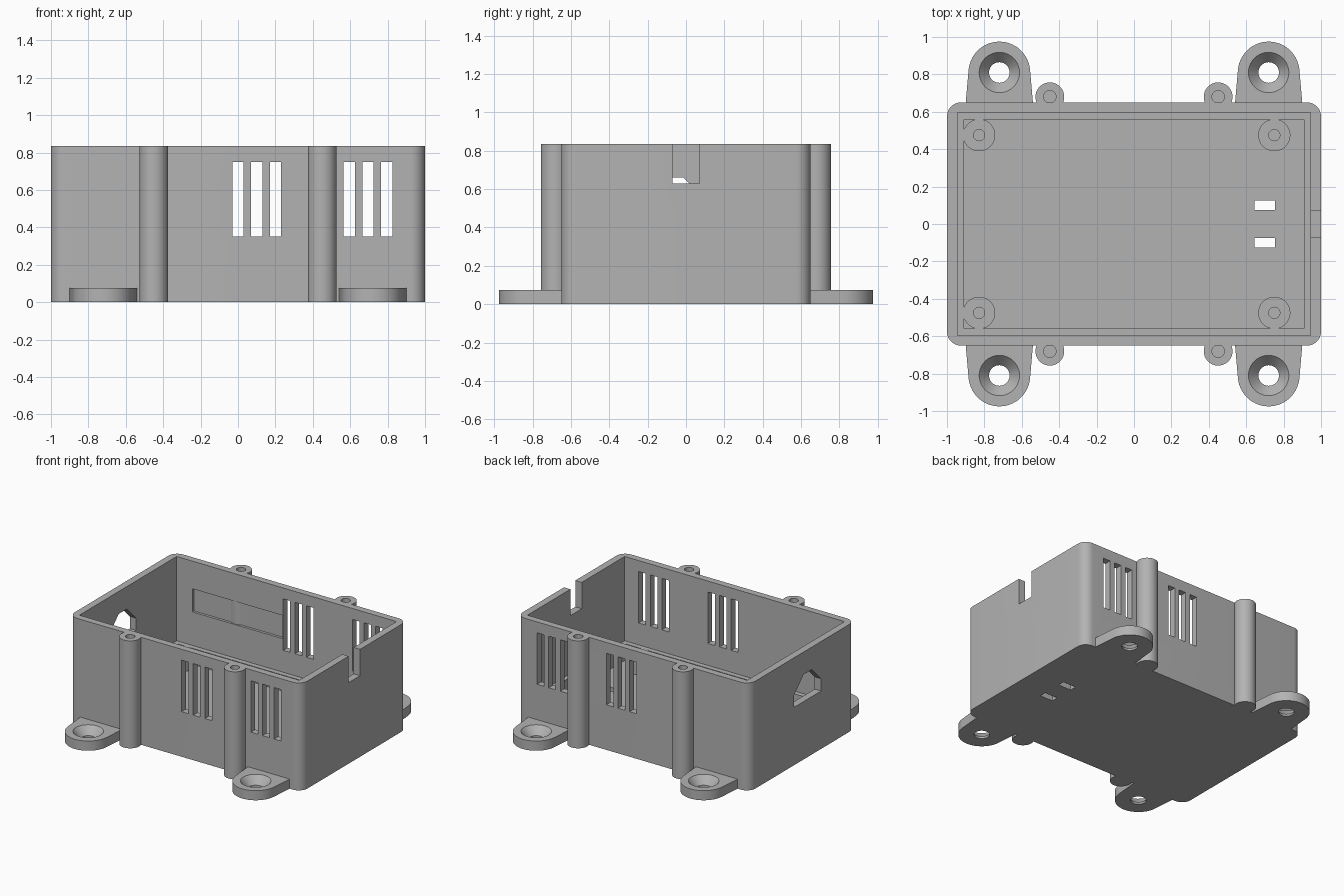
import bpy, bmesh
from math import sin, cos, pi, radians
from mathutils import Matrix, Vector

cube = bpy.data.objects.get("Cube")
if cube:
    bpy.data.objects.remove(cube)

grey = bpy.data.materials.new("plain grey")
grey.use_nodes = True
grey.diffuse_color = (0.45, 0.45, 0.45, 1)
grey.node_tree.nodes["Principled BSDF"].inputs["Base Color"].default_value = (0.45, 0.45, 0.45, 1)

H = 0.835               # overall height
HX, HY = 1.0, 0.65      # outer half sizes
IX, IY = 0.945, 0.597   # inner half sizes
FLOOR, LEDGE = 0.055, 0.18


def finish(name, bm):
    bmesh.ops.remove_doubles(bm, verts=bm.verts, dist=1e-5)
    bmesh.ops.recalc_face_normals(bm, faces=bm.faces)
    mesh = bpy.data.meshes.new(name)
    bm.to_mesh(mesh)
    bm.free()
    mesh.materials.append(grey)
    ob = bpy.data.objects.new(name, mesh)
    bpy.context.collection.objects.link(ob)
    return ob


def prism(name, pts, lo, hi, along_x=False):
    """Extrude an outline along z, or a (y, z) outline along x."""
    bm = bmesh.new()
    place = (lambda a, b: (lo, a, b)) if along_x else (lambda a, b: (a, b, lo))
    face = bm.faces.new([bm.verts.new(place(a, b)) for a, b in pts])
    new = bmesh.ops.extrude_face_region(bm, geom=[face])["geom"]
    d = hi - lo
    bmesh.ops.translate(bm, vec=(d, 0, 0) if along_x else (0, 0, d),
                        verts=[v for v in new if isinstance(v, bmesh.types.BMVert)])
    return finish(name, bm)


def box(name, x0, x1, y0, y1, z0, z1):
    return prism(name, [(x0, y0), (x1, y0), (x1, y1), (x0, y1)], z0, z1)


def lathe(name, profile, x, y, steps=40):
    """Revolve an (r, z) profile about a vertical axis."""
    bm = bmesh.new()
    vs = [bm.verts.new((r, 0, z)) for r, z in profile]
    es = [bm.edges.new(p) for p in zip(vs, vs[1:])]
    bmesh.ops.spin(bm, geom=vs + es, cent=(0, 0, 0), axis=(0, 0, 1),
                   angle=2 * pi, steps=steps, use_merge=True)
    bmesh.ops.translate(bm, vec=(x, y, 0), verts=bm.verts)
    return finish(name, bm)


def post(name, x, y, r, hole, z0, z1, depth):
    """Round post with a blind screw hole in its top."""
    return lathe(name, [(0, z0), (r, z0), (r, z1), (hole, z1),
                        (hole, z1 - depth), (0, z1 - depth)], x, y)


def cut(target, cutter):
    cutter.hide_render = True
    mod = target.modifiers.new("cut", "BOOLEAN")
    mod.operation = "DIFFERENCE"
    mod.solver = "EXACT"
    mod.object = cutter
    bpy.context.view_layer.objects.active = target
    bpy.ops.object.modifier_apply(modifier=mod.name)
    bpy.data.objects.remove(cutter)


def arc(cx, cy, r, a0, a1, n):
    step = radians(a1 - a0) / n
    return [(cx + r * cos(radians(a0) + i * step),
             cy + r * sin(radians(a0) + i * step)) for i in range(n + 1)]


# Case shell: rounded outline, hollowed in two steps to leave a ledge
R = 0.075
outline = []
for i, (sx, sy) in enumerate([(1, 1), (-1, 1), (-1, -1), (1, -1)]):
    outline += arc(sx * (HX - R), sy * (HY - R), R, 90 * i, 90 * i + 90, 10)
case = prism("case", outline, 0, H)
cut(case, box("cavity", -IX, IX, -IY, IY, LEDGE, 1))
cut(case, box("floor_pocket", -0.91, 0.91, -0.558, 0.558, FLOOR, 0.3))

# Vent slots through the front and back walls
for start in (-0.03, 0.565):
    for i in range(3):
        x = start + i * 0.1
        cut(case, box("vent", x, x + 0.06, -0.8, 0.8, 0.35, 0.75))

# Shallow recess inside the back wall
cut(case, box("recess", -0.81, -0.035, 0.5, IY + 0.02, 0.44, 0.62))

# Cable notch in the right-hand end and chamfered port in the other
cut(case, box("notch", 0.9, 1.1, -0.07, 0.07, 0.63, 1))
port = [(-0.23, 0.45), (0.1, 0.45), (0.1, 0.545), (-0.015, 0.66),
        (-0.115, 0.66), (-0.23, 0.545)]
cut(case, prism("port", port, -1.1, -0.9, along_x=True))

# Strap slots in the floor
for y in (0.1, -0.1):
    cut(case, box("floor_slot", 0.645, 0.755, y - 0.026, y + 0.026, -0.1, 0.1))

parts = [case]
for sy, side in ((-1, "front"), (1, "back")):
    # Board standoffs
    for x, end in ((-0.828, "a"), (0.75, "b")):
        parts.append(post(f"{side}_standoff_{end}", x, sy * 0.475, 0.086, 0.03,
                          FLOOR - 0.01, LEDGE, 0.1))
    for sx, end in ((-1, "right"), (1, "left")):
        # Lid screw pillars
        parts.append(post(f"{side}_{end}_pillar", sx * 0.45, sy * 0.68, 0.077, 0.033,
                          0, H, 0.4))
        # Mounting ears with countersunk holes
        cx, cy = 0.72, 0.81
        ear_pts = [(0.9, 0.645)] + arc(cx, cy, 0.165, 5, 175, 28) + [(0.54, 0.645)]
        ear = prism(f"{side}_{end}_ear", [(sx * x, sy * y) for x, y in ear_pts], 0, 0.075)
        cut(ear, lathe("countersink", [(0, -0.1), (0.055, -0.1), (0.055, 0.015),
                                       (0.13, 0.1), (0, 0.1)], sx * cx, sy * cy))
        parts.append(ear)

# Smooth round surfaces, keep edges sharp
bpy.ops.object.select_all(action="DESELECT")
for ob in parts:
    ob.select_set(True)
bpy.context.view_layer.objects.active = case
bpy.ops.object.shade_smooth_by_angle(angle=radians(30))
